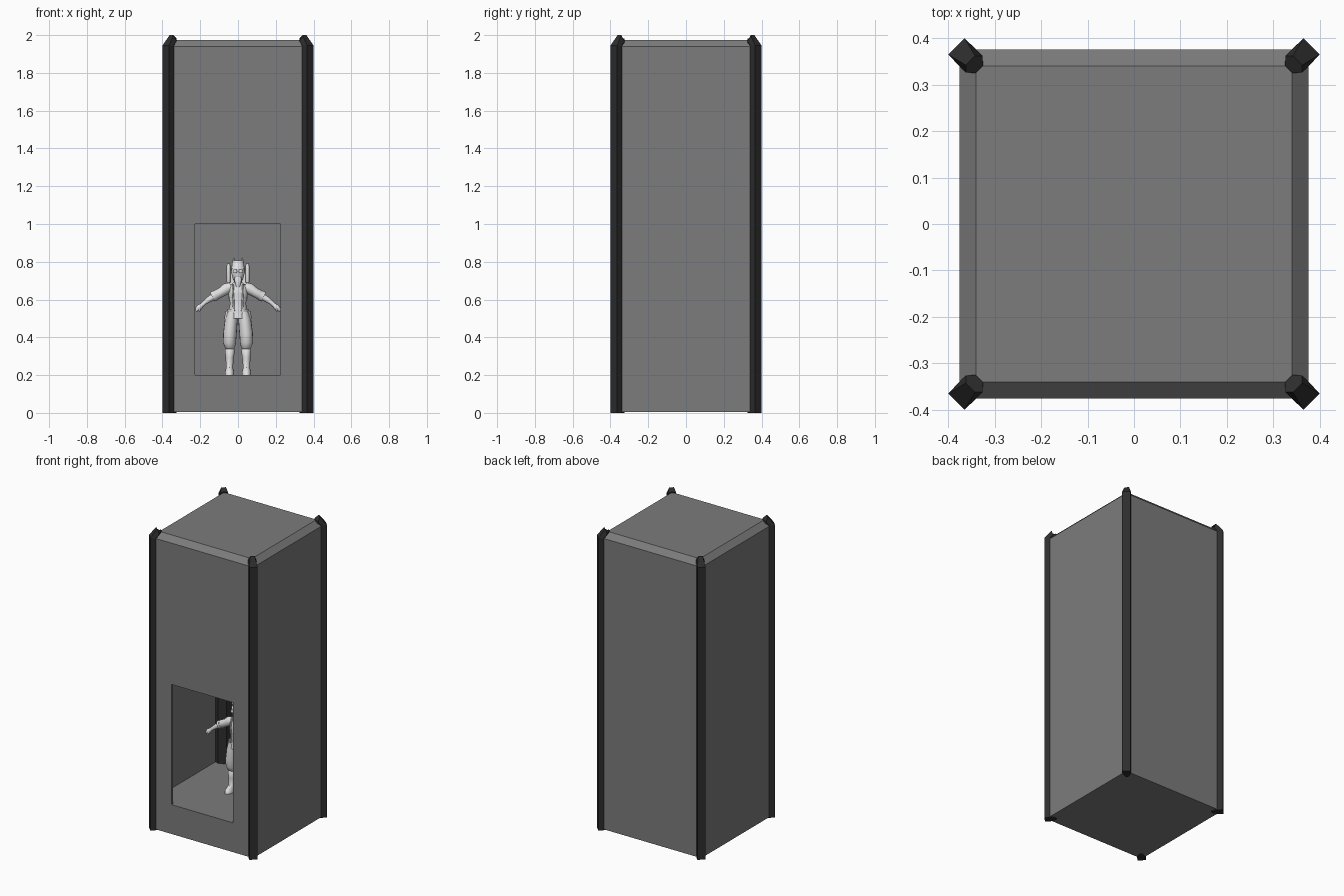
import bpy, bmesh, math
from mathutils import Vector

if "Cube" in bpy.data.objects:
    bpy.data.objects.remove(bpy.data.objects["Cube"])


def material(name, v):
    m = bpy.data.materials.new(name)
    m.diffuse_color = (v, v, v, 1)
    m.use_nodes = True
    m.node_tree.nodes["Principled BSDF"].inputs["Base Color"].default_value = m.diffuse_color
    return m


GREY = material("panel grey", 0.2)
DARK = material("dark trim", 0.027)
PALE = material("pale statue", 0.75)


def finish(name, bm, mat, smooth=False):
    bmesh.ops.recalc_face_normals(bm, faces=bm.faces)
    me = bpy.data.meshes.new(name)
    bm.to_mesh(me)
    bm.free()
    me.materials.append(mat)
    ob = bpy.data.objects.new(name, me)
    bpy.context.collection.objects.link(ob)
    if smooth:
        bpy.ops.object.select_all(action='DESELECT')
        bpy.context.view_layer.objects.active = ob
        ob.select_set(True)
        bpy.ops.object.shade_smooth_by_angle(angle=math.radians(50))
    return ob


def loft(name, rings, mat, smooth=False):
    """Skin a list of equal-length point rings and cap both ends."""
    bm = bmesh.new()
    rows = [[bm.verts.new(p) for p in r] for r in rings]
    n = len(rows[0])
    for a, b in zip(rows, rows[1:]):
        for i in range(n):
            j = (i + 1) % n
            bm.faces.new((a[i], a[j], b[j], b[i]))
    bm.faces.new(rows[0][::-1])
    bm.faces.new(rows[-1])
    return finish(name, bm, mat, smooth)


def square(h, z):
    return [(-h, -h, z), (h, -h, z), (h, h, z), (-h, h, z)]


def box(name, lo, hi, mat):
    rings = [[(lo[0], lo[1], z), (hi[0], lo[1], z), (hi[0], hi[1], z), (lo[0], hi[1], z)]
             for z in (lo[2], hi[2])]
    return loft(name, rings, mat)


def turned(name, stations, mat=PALE, n=16):
    """Vertical body part: stations are (x, y, z, rx, ry)."""
    rings = [[(x + rx * math.cos(2 * math.pi * i / n), y + ry * math.sin(2 * math.pi * i / n), z)
              for i in range(n)] for x, y, z, rx, ry in stations]
    return loft(name, rings, mat, True)


def limb(name, points, mat=PALE, n=12):
    """Round limb along a path in the xz plane: points are (x, y, z, radius)."""
    rings = []
    for k, (x, y, z, r) in enumerate(points):
        a, b = points[max(k - 1, 0)], points[min(k + 1, len(points) - 1)]
        d = (Vector(b[:3]) - Vector(a[:3])).normalized()
        u = Vector((0, 1, 0))
        w = d.cross(u).normalized()
        rings.append([Vector((x, y, z)) + r * (math.cos(2 * math.pi * i / n) * u
                      + math.sin(2 * math.pi * i / n) * w) for i in range(n)])
    return loft(name, rings, mat, True)


# Cabinet shell with chamfered roof, hollowed above the display floor
body = loft("cabinet_body", [square(.375, .005), square(.375, 1.94), square(.34, 1.975)], GREY)
cutters = [box("cavity_cutter", (-.36, -.36, .2), (.36, .36, 1.935), GREY),
           box("window_cutter", (-.227, -.5, .2), (.225, -.3, 1.0), GREY)]
for c in cutters:
    c.hide_render = True
    m = body.modifiers.new("cut", 'BOOLEAN')
    m.operation = 'DIFFERENCE'
    m.solver = 'EXACT'
    m.object = c
    bpy.context.view_layer.objects.active = body
    bpy.ops.object.modifier_apply(modifier=m.name)
for c in cutters:
    bpy.data.objects.remove(c)

# Corner posts with sloped tips, plus the columns behind them inside the cavity
PROFILE = [(.4, .365), (.365, .4), (.34, .376), (.325, .34), (.34, .325), (.376, .34)]
TIP = [(.362, .342, 2), (.342, .362, 2), (.326, .362, 1.968),
       (.325, .34, 1.982), (.34, .325, 1.982), (.362, .326, 1.968)]
COLUMN = [(.37, .37), (.285, .37), (.272, .34), (.29, .29), (.34, .272), (.37, .285)]
for sx in (-1, 1):
    for sy in (-1, 1):
        tag = ("left" if sx < 0 else "right") + ("_front" if sy < 0 else "_back")
        rings = [[(x * sx, y * sy, z) for x, y in PROFILE] for z in (0, 1.945)]
        rings.append([(x * sx, y * sy, z) for x, y, z in TIP])
        loft("corner_post_" + tag, rings, DARK)
        loft("inner_column_" + tag,
             [[(x * sx * .99, y * sy * .99, z) for x, y in COLUMN] for z in (.19, 1.93)], DARK)

# Statue: torso, belt, collar
turned("statue_torso", [(0, 0, .50, .055, .045), (0, 0, .54, .05, .04), (0, 0, .58, .042, .035),
                        (0, 0, .63, .052, .04), (0, 0, .665, .055, .038), (0, 0, .69, .025, .025)])
turned("statue_belt", [(0, 0, .53, .056, .046), (0, 0, .55, .055, .045)])
turned("statue_neck", [(0, 0, .68, .022, .022), (0, 0, .71, .02, .02)])

# Statue: head, beard, hat and goggles
turned("statue_head", [(0, 0, .69, .014, .016), (0, 0, .705, .026, .03), (0, 0, .735, .034, .038),
                       (0, 0, .765, .034, .038), (0, 0, .785, .026, .03)])
turned("statue_beard", [(0, -.032, .655, .004, .004), (0, -.032, .68, .014, .01),
                        (0, -.03, .705, .02, .012), (0, -.028, .72, .016, .01)])
turned("statue_hat", [(0, 0, .765, .04, .043), (0, 0, .772, .034, .037),
                      (0, 0, .80, .03, .032), (0, 0, .807, .022, .024)])
turned("statue_goggle_band", [(0, 0, .742, .037, .041), (0, 0, .757, .037, .041)])
box("statue_pack", (-.05, .04, .60), (.05, .085, .76), PALE)

# Statue: mirrored limbs
for s, tag in ((-1, "left"), (1, "right")):
    turned("statue_trouser_" + tag, [
        (s * .03, 0, .535, .028, .04), (s * .036, 0, .49, .034, .045), (s * .043, 0, .42, .036, .046),
        (s * .045, 0, .37, .034, .042), (s * .043, 0, .345, .026, .03), (s * .042, 0, .335, .018, .02)])
    turned("statue_boot_" + tag, [
        (s * .045, -.018, .2, .024, .046), (s * .045, -.016, .218, .024, .044),
        (s * .045, 0, .24, .018, .024), (s * .044, .003, .29, .022, .026),
        (s * .043, .003, .335, .026, .029), (s * .043, .003, .342, .02, .022)])
    limb("statue_sleeve_" + tag, [
        (s * .035, 0, .668, .024), (s * .06, 0, .658, .03), (s * .09, 0, .638, .025),
        (s * .12, 0, .622, .026), (s * .128, 0, .617, .022)])
    limb("statue_cuff_" + tag, [(s * .12, 0, .622, .028), (s * .136, 0, .614, .027)])
    limb("statue_forearm_" + tag, [
        (s * .125, 0, .618, .019), (s * .15, -.004, .603, .016), (s * .175, -.008, .585, .012),
        (s * .192, -.012, .57, .011)])
    limb("statue_hand_" + tag, [
        (s * .19, -.012, .572, .01), (s * .203, -.013, .56, .016), (s * .214, -.014, .55, .013),
        (s * .224, -.015, .54, .005)])
    limb("statue_thumb_" + tag, [(s * .2, -.02, .56, .006), (s * .205, -.03, .535, .004)])
    # braces, hat horns, side hair and belt pouches
    limb("statue_strap_" + tag, [
        (s * .022, -.043, .54, .005), (s * .024, -.037, .59, .005), (s * .028, -.042, .64, .005),
        (s * .026, -.03, .68, .005)])
    limb("statue_horn_" + tag, [
        (s * .02, 0, .79, .009), (s * .024, 0, .805, .006), (s * .022, 0, .822, .002)])
    turned("statue_side_roll_" + tag, [
        (s * .05, .03, .685, .008, .012), (s * .05, .03, .7, .011, .015),
        (s * .05, .03, .775, .011, .015), (s * .05, .03, .79, .007, .01)])
    turned("statue_pouch_" + tag, [
        (s * .06, 0, .495, .01, .016), (s * .058, 0, .51, .013, .02), (s * .055, 0, .54, .01, .016)])
    turned("statue_goggle_" + tag, [
        (s * .015, -.038, .74, .008, .008), (s * .015, -.038, .75, .012, .01),
        (s * .015, -.038, .76, .008, .008)])
